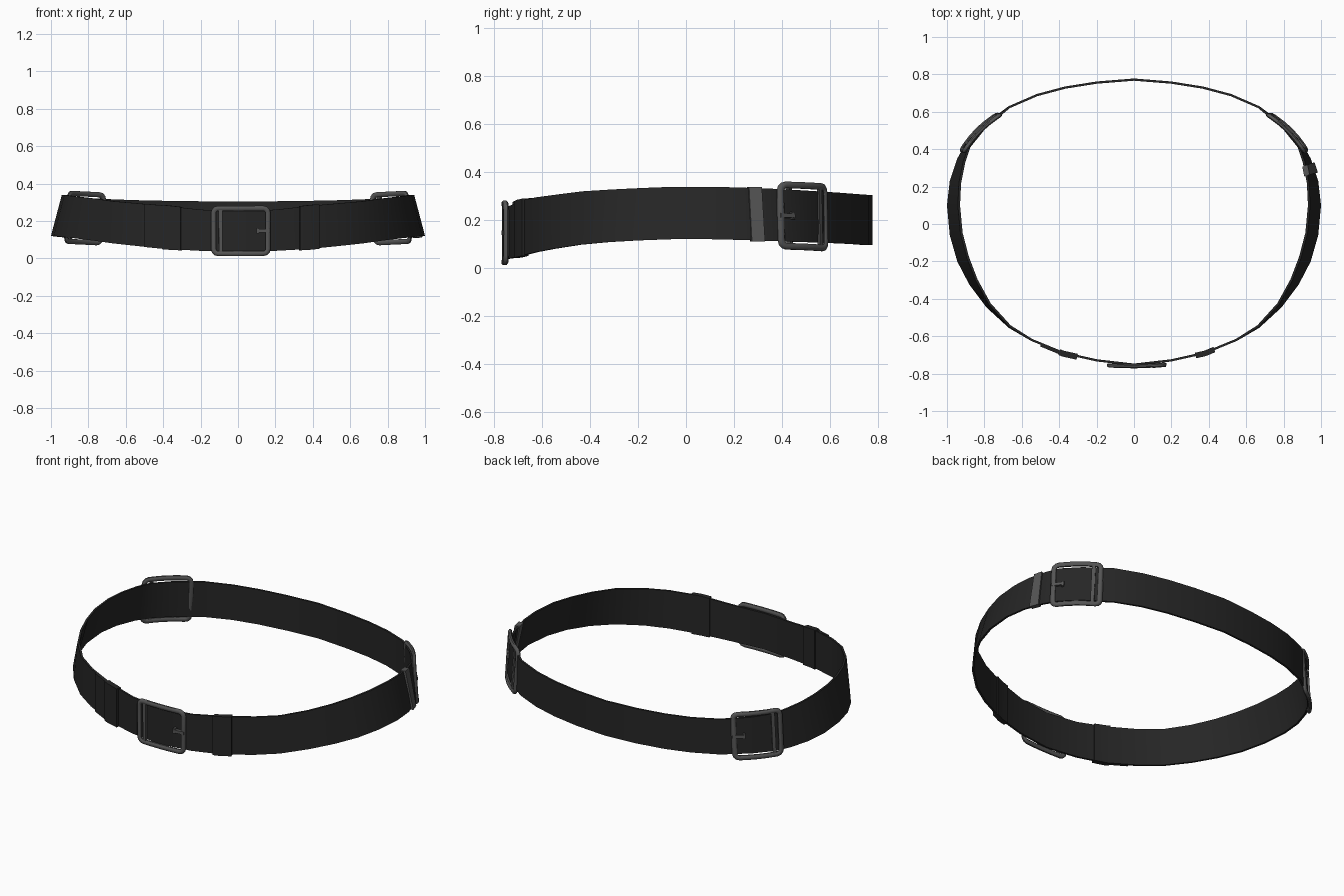
import bpy, bmesh, math
from mathutils import Vector

cube = bpy.data.objects.get("Cube")
if cube:
    bpy.data.objects.remove(cube, do_unlink=True)


def material(name, value, rough):
    mat = bpy.data.materials.new(name)
    mat.use_nodes = True
    mat.diffuse_color = (value, value, value, 1)
    bsdf = mat.node_tree.nodes["Principled BSDF"]
    bsdf.inputs["Base Color"].default_value = (value, value, value, 1)
    bsdf.inputs["Roughness"].default_value = rough
    return mat


LEATHER = material("black leather", 0.019, 0.6)
METAL = material("dark grey metal", 0.09, 0.5)

# Half outline from front to back: x, y, inward lean of the top edge, low z, high z
HALF = [
    (0, -.758, 0, .037, .255), (.2, -.735, 0, .04, .26),
    (.38, -.695, 0, .05, .28), (.55, -.625, 0, .067, .295),
    (.67, -.555, .005, .08, .305), (.79, -.445, .02, .097, .32),
    (.88, -.325, .04, .108, .328), (.945, -.2, .055, .115, .334),
    (.985, -.06, .058, .12, .339), (1, .1, .058, .12, .339),
    (.985, .23, .05, .117, .336), (.945, .35, .035, .113, .332),
    (.9, .43, .02, .11, .328), (.81, .525, .01, .107, .322),
    (.67, .63, 0, .103, .315), (.52, .695, 0, .1, .31),
    (.37, .735, 0, .097, .307), (.2, .762, 0, .095, .305),
    (0, .778, 0, .095, .305)]
RING = HALF + [(-p[0],) + p[1:] for p in HALF[-2:0:-1]]
COUNT = len(RING)
UP = Vector((0, 0, 1))


def bottom(i):
    return Vector((*RING[i % COUNT][:2], RING[i % COUNT][3]))


def normal(i):
    return (bottom(i + 1) - bottom(i - 1)).cross(UP).normalized()


def belt_point(s, h, out=0.0):
    """Point at station s, height fraction h, distance out from the outer face."""
    i = math.floor(s)

    def at(k):
        lean, low, high = RING[k % COUNT][2:]
        return bottom(k) + UP * (high - low) * h + normal(k) * (out - lean * h)
    return at(i).lerp(at(i + 1), s - i)


def finish(name, bm, mat, angle=40):
    bmesh.ops.recalc_face_normals(bm, faces=bm.faces[:])
    mesh = bpy.data.meshes.new(name)
    bm.to_mesh(mesh)
    bm.free()
    mesh.materials.append(mat)
    obj = bpy.data.objects.new(name, mesh)
    bpy.context.collection.objects.link(obj)
    bpy.ops.object.select_all(action='DESELECT')
    obj.select_set(True)
    bpy.context.view_layer.objects.active = obj
    bpy.ops.object.shade_smooth_by_angle(angle=math.radians(angle))
    return obj


def skin(bm, rings, closed):
    """Join matching rings of points into a tube."""
    rows = [[bm.verts.new(p) for p in ring] for ring in rings]
    n = len(rows[0])
    for a in range(len(rows) if closed else len(rows) - 1):
        r, q = rows[a], rows[(a + 1) % len(rows)]
        for j in range(n):
            k = (j + 1) % n
            bm.faces.new((r[j], r[k], q[k], q[j]))
    if not closed:
        bm.faces.new(rows[0])
        bm.faces.new(rows[-1])


def band(name, stations, outer, inner, margin, mat, closed=False):
    """Flat band that follows the belt."""
    bm = bmesh.new()
    skin(bm, [[belt_point(s, h, o) for h, o in (
        (-margin, outer), (1 + margin, outer),
        (1 + margin, inner), (-margin, inner))] for s in stations], closed)
    return finish(name, bm, mat)


def span(a, b):
    return [a] + [i for i in range(math.ceil(a), math.floor(b) + 1) if a < i < b] + [b]


# Strap, its overlapping end and the keeper loops
band("strap", range(COUNT), 0, -.012, 0, LEATHER, True)
band("strap_end", span(-2.7, -1.9), .009, -.004, .005, LEATHER)
band("right_keeper_loop", span(-2.12, -1.58), .014, -.018, .015, LEATHER)
band("left_keeper_loop", span(1.72, 2.3), .012, -.018, .02, LEATHER)
band("metal_keeper_loop", span(10.35, 10.8), .012, -.018, .02, METAL)


def buckle(name, s, width, height, bend, flip, bar_u):
    centre = belt_point(s, .5, .004)
    u_axis = (belt_point(s + .6, .5) - belt_point(s - .6, .5)).normalized()
    v_axis = belt_point(s, 1) - belt_point(s, 0)
    v_axis = (v_axis - u_axis * v_axis.dot(u_axis)).normalized()
    n_axis = u_axis.cross(v_axis)

    def place(u, v, w):
        return centre + u_axis * u * flip + v_axis * v * flip + n_axis * (w - bend * u * u)

    # Rounded frame swept around a rectangle
    bm = bmesh.new()
    radius, half = .025, .014
    cu, cv = width / 2 - half - radius, height / 2 - half - radius
    path = []
    for q, (su, sv) in enumerate(((1, 1), (-1, 1), (-1, -1), (1, -1))):
        for step in range(4):
            a = math.pi / 2 * (q + step / 3)
            path.append((su * cu, sv * cv, math.cos(a), math.sin(a)))
        if q % 2 == 0:
            for f in (.25, .5, .75):
                path.append((su * cu * (1 - 2 * f), sv * cv, 0, sv))
    rings = []
    for u, v, du, dv in path:
        ring = []
        for k in range(8):
            a = math.pi / 4 * (k + .5)
            r = radius + half * math.cos(a) * 1.05
            ring.append(place(u + du * r, v + dv * r, .012 * math.sin(a)))
        rings.append(ring)
    skin(bm, rings, True)

    # Cross bar, prong and prong tip
    def block(u0, u1, v0, v1, w0, w1):
        skin(bm, [[place(u, v, w) for v, w in ((v0, w0), (v1, w0), (v1, w1), (v0, w1))]
                  for u in (u0, u1)], False)
    block(bar_u - .01, bar_u + .01, -height / 2 + .015, height / 2 - .015, -.006, .008)
    edge = -width / 2
    block(edge + .005, edge + .075, -.009, .009, -.006, .013)
    block(edge + .062, edge + .076, -.015, .015, -.012, .01)
    finish(name, bm, METAL, 50)


# Front buckle is turned half round against the two side buckles
buckle("front_buckle", .075, .32, .27, .3, -1, .108)
buckle("left_buckle", 12.75, .29, .285, .9, 1, .09)
buckle("right_buckle", -12.75, .29, .285, .9, 1, .09)
